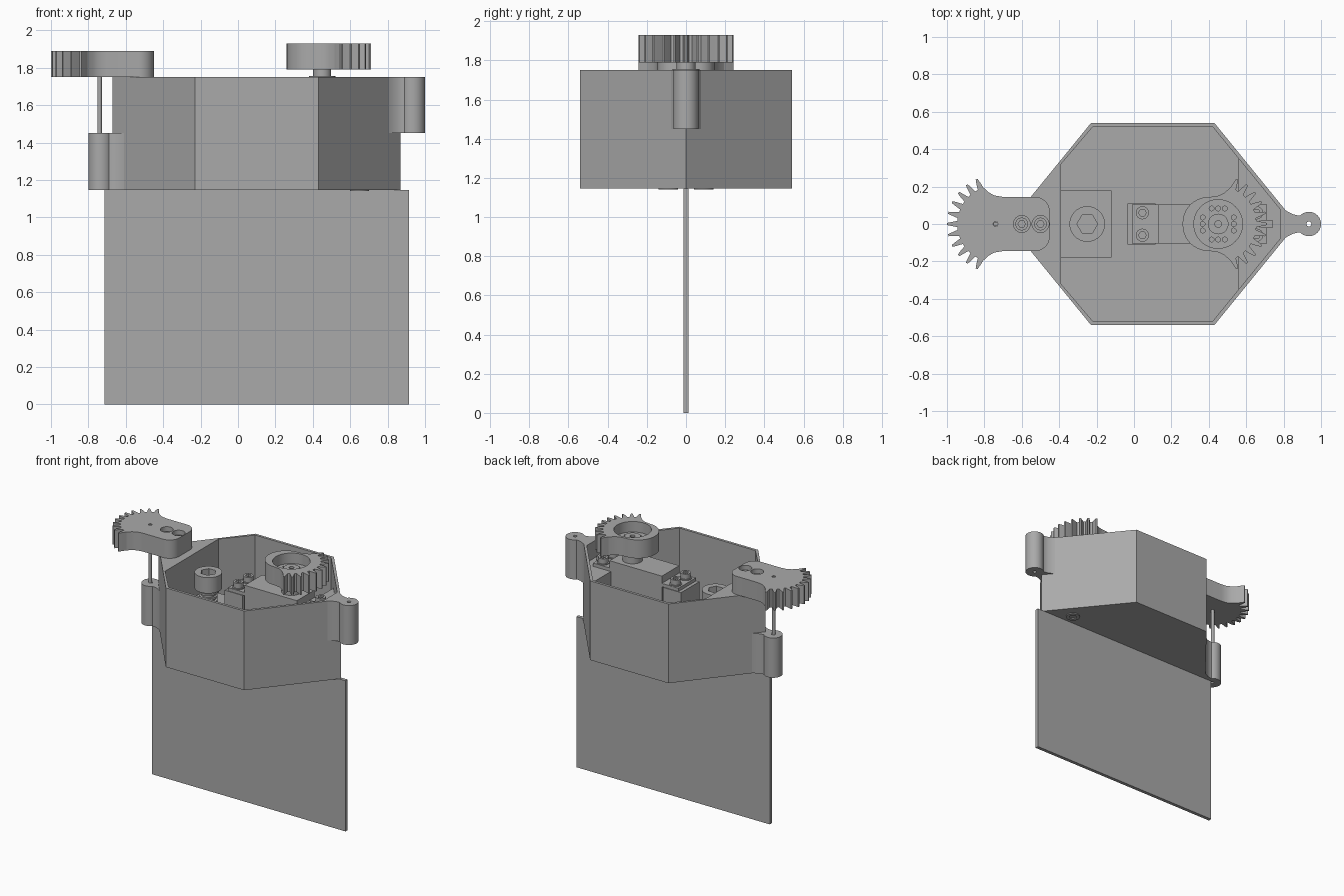
import bpy, bmesh
from math import sin, cos, radians

cube = bpy.data.objects.get("Cube")
if cube:
    bpy.data.objects.remove(cube, do_unlink=True)

grey = bpy.data.materials.new("plain grey")
grey.use_nodes = True
colour = (0.4, 0.4, 0.4, 1)
grey.diffuse_color = colour
grey.node_tree.nodes["Principled BSDF"].inputs["Base Color"].default_value = colour
parts = []


def arc(cx, cy, r, a0, a1, n):
    return [(cx + r * cos(radians(a0 + (a1 - a0) * i / n)),
             cy + r * sin(radians(a0 + (a1 - a0) * i / n))) for i in range(n + 1)]


def circle(cx, cy, r, n=32):
    return arc(cx, cy, r, 0, 360, n)[:-1]


def rect(x0, x1, y):
    return [(x0, -y), (x1, -y), (x1, y), (x0, y)]


def mirror_y(upper):
    """Close a profile given by its upper half."""
    return upper + [(x, -y) for x, y in reversed(upper)]


def flip_x(pts, offset):
    return [(offset - x, y) for x, y in pts]


def prism(name, outline, z0, z1, holes=()):
    """Extrude a flat outline with optional holes from z0 to z1."""
    curve = bpy.data.curves.new(name, 'CURVE')
    curve.dimensions = '2D'
    curve.fill_mode = 'BOTH'
    curve.extrude = (z1 - z0) / 2
    for loop in [outline, *holes]:
        spline = curve.splines.new('POLY')
        spline.points.add(len(loop) - 1)
        for p, (x, y) in zip(spline.points, loop):
            p.co = (x, y, 0, 1)
        spline.use_cyclic_u = True
    temp = bpy.data.objects.new(name + "_outline", curve)
    bpy.context.collection.objects.link(temp)
    graph = bpy.context.evaluated_depsgraph_get()
    mesh = bpy.data.meshes.new_from_object(temp.evaluated_get(graph))
    bpy.data.objects.remove(temp, do_unlink=True)
    bm = bmesh.new()
    bm.from_mesh(mesh)
    bmesh.ops.remove_doubles(bm, verts=bm.verts, dist=1e-5)
    bmesh.ops.translate(bm, verts=bm.verts, vec=(0, 0, (z0 + z1) / 2))
    bmesh.ops.recalc_face_normals(bm, faces=bm.faces)
    bm.to_mesh(mesh)
    bm.free()
    mesh.name = name
    mesh.materials.clear()
    mesh.materials.append(grey)
    ob = bpy.data.objects.new(name, mesh)
    bpy.context.collection.objects.link(ob)
    parts.append(ob)
    return ob


def socket_screw(name, x, y, r, z0, z1):
    """Cap head with a hexagonal socket."""
    depth = (z1 - z0) * 0.6
    prism(name + "_base", circle(x, y, r), z0, z1 - depth)
    prism(name + "_head", circle(x, y, r), z1 - depth, z1, [circle(x, y, r * 0.58, 6)])


def gear_outline(tail, corner):
    """Toothed sector facing +x with a rounded tail towards -x."""
    pitch, half = 13.4, 0.145
    pts = []
    for k in range(-5, 6):
        for off, r in ((-.34, .205), (-.2, .235), (-.09, .26), (.09, .26), (.2, .235), (.34, .205)):
            a = radians((k + off) * pitch)
            pts.append((r * cos(a), r * sin(a)))
    upper = [(.065, .195), (.035, .168), (.005, .152), (-.04, half)]
    upper += arc(-tail + corner, half - corner, corner, 90, 180, 10)
    return pts + mirror_y(upper)


def shift(pts, dx):
    return [(x + dx, y) for x, y in pts]


# Thin fin below the housing
prism("fin_plate", rect(-.715, .915, .013), 0, 1.147)

# Six-sided housing: floor, wall with solid left corner, raised right corner
hull = mirror_y([(.87, 0), (.43, .54), (-.23, .54), (-.67, 0)])
cavity = mirror_y([(.845, 0), (.42, .52), (-.22, .52), (-.39, .32)])
prism("housing_floor", hull, 1.147, 1.18)
prism("housing_wall", hull, 1.18, 1.75, [cavity])
prism("housing_ledge", [(.56, -.35), (.846, 0), (.56, .35)], 1.18, 1.62)

# Hinge lugs with pin holes
lug = mirror_y([(.78, .1), (.815, .07), (.85, .052), (.875, .046)][::1]
               + arc(.935, 0, .065, 135, 0, 16))
prism("right_lug", lug, 1.45, 1.75, [circle(.935, 0, .013, 16)])
prism("left_lug", flip_x(lug, .2), 1.147, 1.45, [circle(-.735, 0, .013, 16)])
prism("hinge_pin", circle(-.74, 0, .012, 16), 1.16, 1.885)

# Toothed arm on the left, with counterbored screws
arm_screws = (-.6, -.5)
prism("left_gear_arm", flip_x(gear_outline(.29, .08), -.74), 1.75, 1.89,
      [circle(-.74, 0, .013, 16)] + [circle(x, 0, .045) for x in arm_screws])
for i, x in enumerate(arm_screws):
    socket_screw(f"arm_screw_{i}", x, 0, .034, 1.76, 1.86)

# Drive gear and its horn
prism("drive_gear", shift(gear_outline(.19, .14), .45), 1.79, 1.93, [circle(.45, 0, .13, 48)])
horn_holes = [circle(.45 + x * sx, y * sy, .013, 12)
              for x, y in ((.035, .083), (.083, .035)) for sx in (-1, 1) for sy in (-1, 1)]
horn_holes += [circle(.45 + x, y, .013, 12) for x, y in ((.083, 0), (-.083, 0), (0, .083), (0, -.083))]
prism("horn_disc", circle(.45, 0, .131, 48), 1.79, 1.85, horn_holes)
prism("horn_hub", circle(.45, 0, .055), 1.85, 1.88, [circle(.45, 0, .018, 16)])
prism("motor_shaft", circle(.45, 0, .048), 1.7, 1.852)
prism("motor_collar", circle(.45, 0, .07), 1.7, 1.757)

# Motor with mounting ears, post and screws
prism("motor_body", rect(.13, .57, .105), 1.2, 1.7)
prism("motor_ears", rect(-.01, .71, .105), 1.62, 1.645)
prism("motor_post", rect(-.035, .115, .11), 1.18, 1.62)
prism("cable_exit", rect(.67, .74, .022), 1.62, 1.66)
for x in (.045, .655):
    for y in (-.06, .06):
        prism("ear_washer", circle(x, y, .043), 1.645, 1.652)
        socket_screw("ear_screw", x, y, .035, 1.65, 1.69)

# Large bolt on its mounting block
prism("bolt_block", rect(-.39, -.12, .18), 1.18, 1.42)
prism("bolt_shank", circle(-.25, 0, .05), 1.42, 1.56)
for i in range(3):
    z = 1.44 + i * .033
    prism("bolt_thread", circle(-.25, 0, .065), z, z + .015)
socket_screw("large_bolt", -.25, 0, .095, 1.54, 1.66)

# Fasteners under the floor
for y in (-.09, .09):
    prism("underside_washer", circle(.65, y, .05), 1.14, 1.15, [circle(.65, y, .028, 6)])

# Smooth the round sides, keep edges sharp
bpy.ops.object.select_all(action='DESELECT')
for ob in parts:
    ob.select_set(True)
bpy.context.view_layer.objects.active = parts[0]
bpy.ops.object.shade_smooth_by_angle(angle=radians(30))
